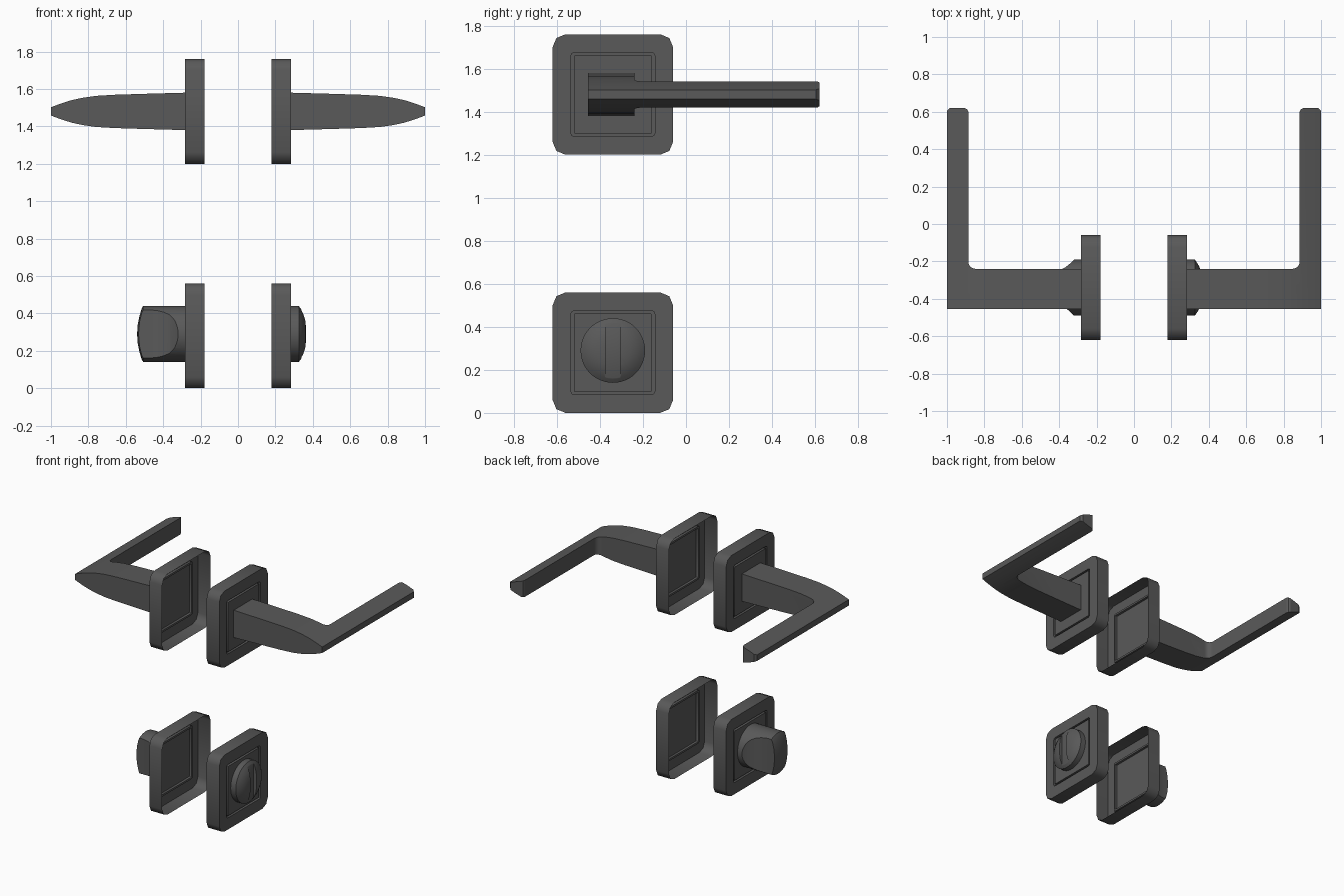
import bpy, bmesh, math

if "Cube" in bpy.data.objects:
    bpy.data.objects.remove(bpy.data.objects["Cube"])

CY = -0.34            # rosette / spindle axis in y
Z_LEVER, Z_LOCK = 1.48, 0.28

metal = bpy.data.materials.new("dark_metal")
metal.diffuse_color = (.1, .1, .1, 1)
metal.use_nodes = True
metal.node_tree.nodes["Principled BSDF"].inputs["Base Color"].default_value = metal.diffuse_color


def finish(name, bm, angle=40):
    bmesh.ops.recalc_face_normals(bm, faces=bm.faces)
    me = bpy.data.meshes.new(name)
    bm.to_mesh(me)
    bm.free()
    me.materials.append(metal)
    ob = bpy.data.objects.new(name, me)
    bpy.context.collection.objects.link(ob)
    smooth(ob, angle)
    return ob


def select(ob):
    bpy.ops.object.select_all(action='DESELECT')
    bpy.context.view_layer.objects.active = ob
    ob.select_set(True)


def smooth(ob, angle):
    select(ob)
    bpy.ops.object.shade_smooth_by_angle(angle=math.radians(angle))


def loft(name, rings, cap_start=True, cap_end=True, angle=40):
    bm = bmesh.new()
    vs = [[bm.verts.new(p) for p in ring] for ring in rings]
    n = len(vs[0])
    for a, b in zip(vs, vs[1:]):
        for i in range(n):
            j = (i + 1) % n
            bm.faces.new((a[i], a[j], b[j], b[i]))
    if cap_start:
        bm.faces.new(vs[0][::-1])
    if cap_end:
        bm.faces.new(vs[-1])
    return finish(name, bm, angle)


def boolean(ob, cutter, op):
    cutter.hide_render = True
    m = ob.modifiers.new("cut", 'BOOLEAN')
    m.operation, m.object, m.solver = op, cutter, 'EXACT'
    select(ob)
    bpy.ops.object.modifier_apply(modifier=m.name)
    bpy.data.objects.remove(cutter)


def square(x, half, r, z):
    # square ring with two-segment rounded corners, in the y-z plane
    pts = []
    for k in range(4):
        a0 = k * math.pi / 2
        c = [(1, 1), (-1, 1), (-1, -1), (1, -1)][k]
        for i in range(3):
            a = a0 + i * math.pi / 4
            pts.append((x, CY + c[0] * (half - r) + r * math.cos(a),
                        z + c[1] * (half - r) + r * math.sin(a)))
    return pts


def rosette(name, s, z):
    # hollow cover plate, open at the door side, with a grooved centre panel
    steps = [(.18, .28, .06), (.283, .28, .06), (.283, .195, .015),
             (.265, .195, .015), (.265, .181, .004), (.283, .181, .004)]
    return loft(name, [square(s * x, h, r, z) for x, h, r in steps],
                cap_start=False, angle=50)


def lathe(name, s, profile, n=48):
    rings = [[(s * x, CY + r * math.cos(2 * math.pi * i / n),
               Z_LOCK + .01 + r * math.sin(2 * math.pi * i / n))
              for i in range(n)] for x, r in profile]
    return loft(name, rings, angle=30)


def lever(name, s):
    # tapered front outline, extruded through y
    half = [(.2, .101), (.285, .1), (.5, .094), (.66, .089), (.76, .083),
            (.83, .073), (.89, .06), (.95, .041), (1.0, .022)]
    prof = [(x, h) for x, h in half] + [(x, -h) for x, h in half[::-1]]
    ob = loft(name, [[(s * x, y, Z_LEVER + h) for x, h in prof]
                     for y in (-.7, .8)])
    # L-shaped plan, extruded through z
    plan = [(.284, -.455), (1.03, -.455), (1.03, .58), (1.0, .605),
            (.985, .62), (.905, .62), (.892, .613), (.886, .6)]
    for i in range(6):   # inner fillet
        a = math.radians(-18 * i)
        plan.append((.846 + .04 * math.cos(a), -.2 + .04 * math.sin(a)))
    plan.append((.284, -.24))
    cutter = loft("lever_plan", [[(s * x, y, z) for x, y in plan]
                                 for z in (1.2, 1.8)])
    boolean(ob, cutter, 'INTERSECT')
    smooth(ob, 24)


# both sides: lever with rosette, plus the lock rosette
for side, s in (("right", 1), ("left", -1)):
    rosette("lever_rosette_" + side, s, Z_LEVER)
    rosette("lock_rosette_" + side, s, Z_LOCK)
    lever("lever_" + side, s)

# thumb turn with two scooped sides leaving a grip blade
turn = lathe("thumb_turn", -1, [(.284, .15), (.507, .15), (.515, .135),
                                (.526, .1), (.536, .05), (.539, .01)])
for t in (1, -1):
    scoop = [(.31, .16), (.34, .13), (.365, .11), (.395, .095),
             (.43, .083), (.47, .077), (.6, .074), (.6, .3), (.31, .3)]
    cutter = loft("scoop", [[(-x, CY + t * y, z) for x, y in scoop]
                            for z in (0, .6)])
    boolean(turn, cutter, 'DIFFERENCE')
smooth(turn, 30)

# emergency release: low dome with a coin slot
release = lathe("release_dome", 1, [(.284, .15), (.325, .15), (.338, .132),
                                    (.35, .11), (.36, .08), (.364, .045), (.365, .005)])
cutter = loft("slot", [[(x, CY + y, z) for x, y in
                        ((.34, -.035), (.5, -.035), (.5, .035), (.34, .035))]
                       for z in (0, .6)])
boolean(release, cutter, 'DIFFERENCE')
smooth(release, 30)
